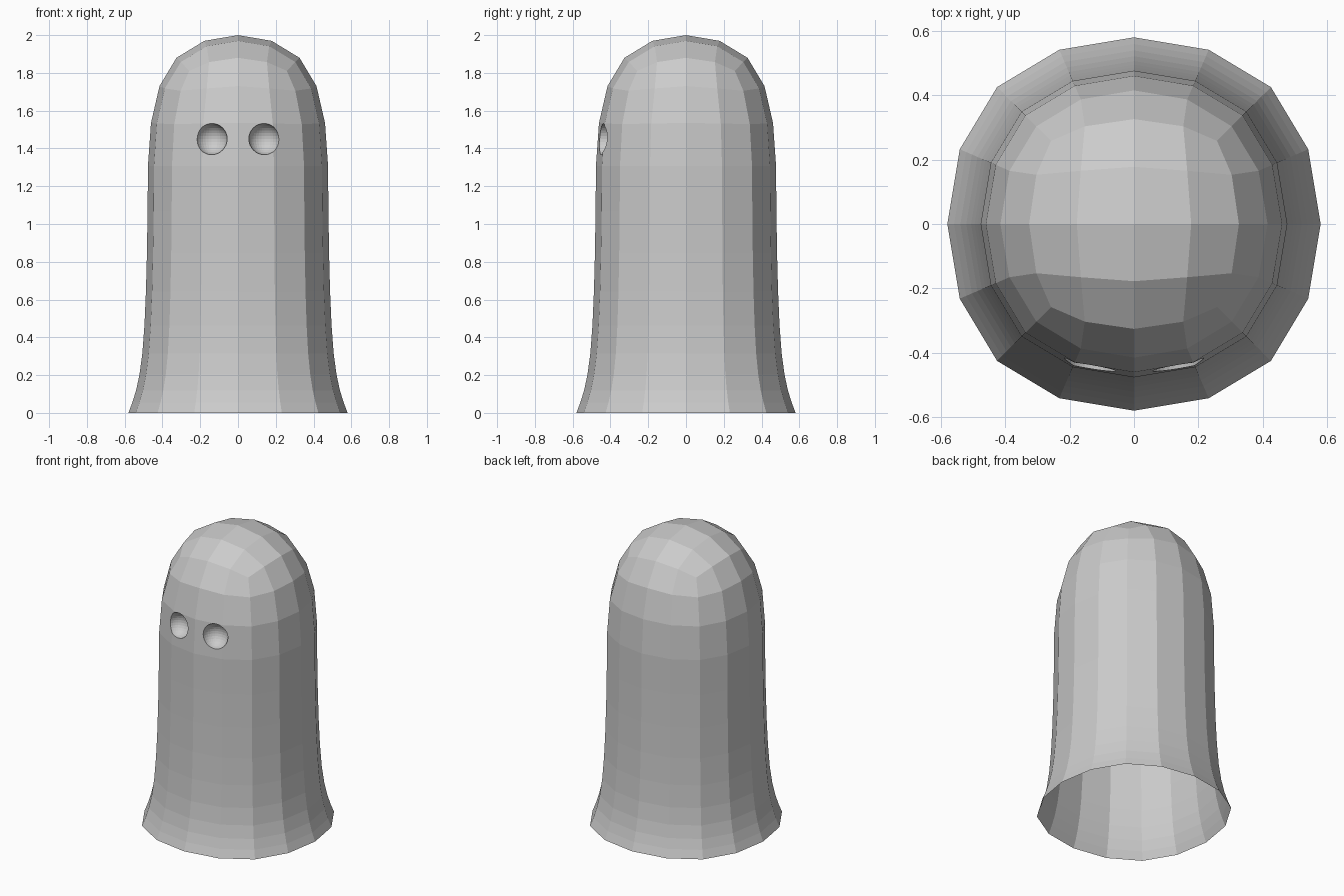
import bpy, bmesh

if "Cube" in bpy.data.objects:
    bpy.data.objects.remove(bpy.data.objects["Cube"])

# Body: open-bottomed square cage (half width, height), rounded by subdivision
rings = [(0.507, 2.062), (0.507, 1.04), (0.53, 0.22), (0.619, 0.0)]
bm = bmesh.new()
loops = [[bm.verts.new((sx * a, sy * a, z)) for sx, sy in ((-1, -1), (1, -1), (1, 1), (-1, 1))]
         for a, z in rings]
bm.faces.new(loops[0])
for upper, lower in zip(loops, loops[1:]):
    for i in range(4):
        j = (i + 1) % 4
        bm.faces.new((upper[i], lower[i], lower[j], upper[j]))
bmesh.ops.recalc_face_normals(bm, faces=bm.faces)
mesh = bpy.data.meshes.new("sheet_body")
bm.to_mesh(mesh)
bm.free()
body = bpy.data.objects.new("sheet_body", mesh)
bpy.context.collection.objects.link(body)
sub = body.modifiers.new("round", 'SUBSURF')
sub.levels = sub.render_levels = 2
sub.use_limit_surface = False

# Eye sockets: spherical pockets cut into the front
for name, x in (("eye_cutter_left", -0.14), ("eye_cutter_right", 0.14)):
    bpy.ops.mesh.primitive_uv_sphere_add(segments=32, ring_count=16, radius=0.083,
                                         location=(x, -0.45, 1.45))
    cutter = bpy.context.object
    cutter.name = name
    cutter.hide_render = True
    cutter.hide_set(True)
    cut = body.modifiers.new(name, 'BOOLEAN')
    cut.operation = 'DIFFERENCE'
    cut.solver = 'EXACT'
    cut.object = cutter
